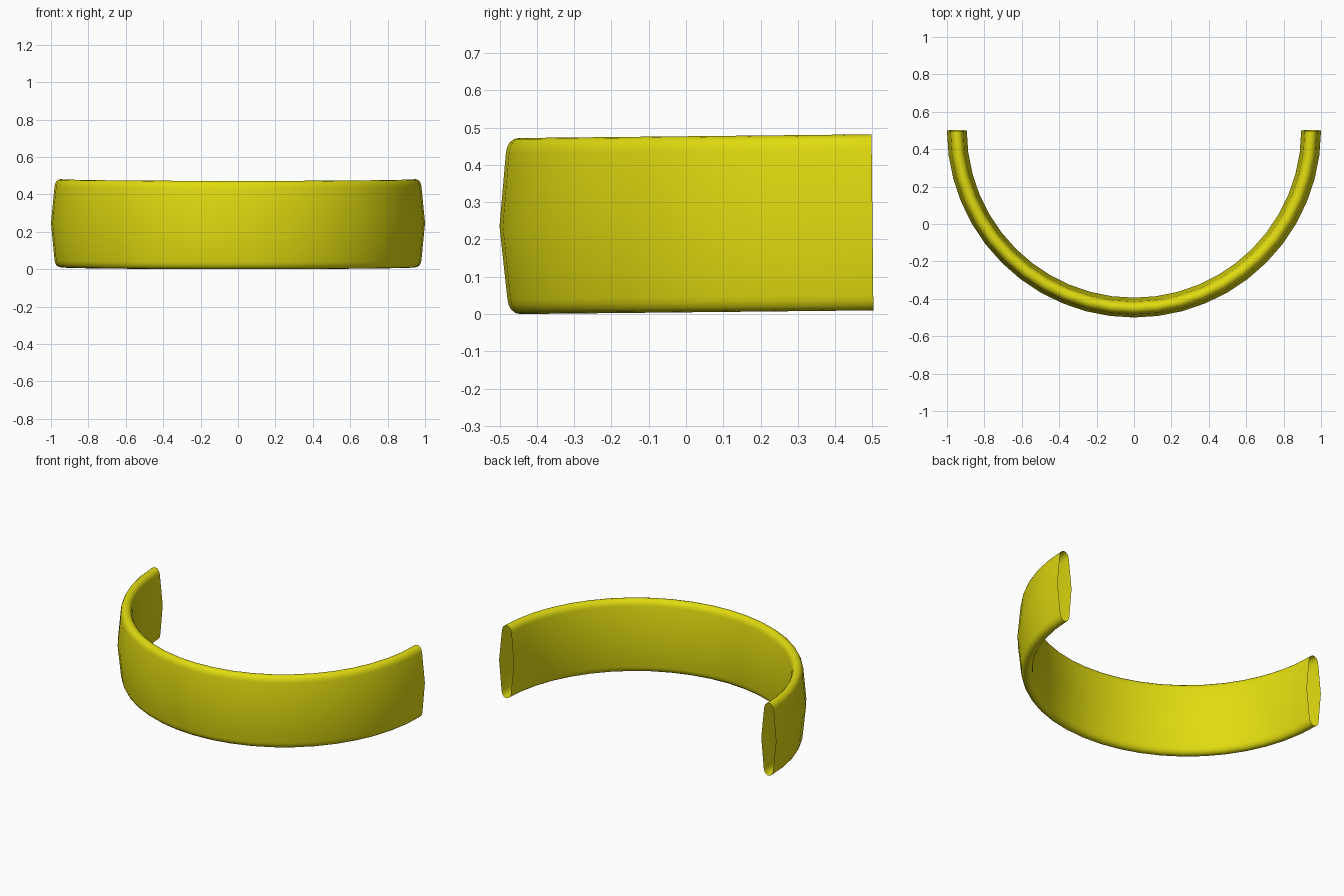
import bpy, bmesh, math
from mathutils import Vector

if "Cube" in bpy.data.objects:
    bpy.data.objects.remove(bpy.data.objects["Cube"])

MID, SEGMENTS = 0.947, 24

# Quarter of the flattened cross-section: (offset from mid radius, height)
quarter = [(0.053, 0.0), (0.034, 0.195), (0.031, 0.210), (0.024, 0.224),
           (0.013, 0.233), (0.0, 0.236)]
right = [(r, -z) for r, z in reversed(quarter[1:])] + quarter
profile = right + [(-r, z) for r, z in reversed(right[1:-1])]

# Sweep the cross-section through a half circle that bows to the front
bm = bmesh.new()
verts = [bm.verts.new((MID + r, 0.5, z)) for r, z in profile]
edges = [bm.edges.new((verts[i - 1], verts[i])) for i in range(len(verts))]
bmesh.ops.spin(bm, geom=verts + edges, cent=(0, 0.5, 0), axis=(0, 0, 1),
               angle=-math.pi, steps=SEGMENTS, use_duplicate=False)
bmesh.ops.recalc_face_normals(bm, faces=bm.faces)

# Make sure the open tube faces outwards
bm.faces.ensure_lookup_table()
outer = max(bm.faces, key=lambda f: (f.calc_center_median() - Vector((0, 0.5, 0))).xy.length)
if outer.normal.dot(outer.calc_center_median() - Vector((0, 0.5, 0))) < 0:
    bmesh.ops.reverse_faces(bm, faces=bm.faces)
for f in bm.faces:
    f.smooth = True

mesh = bpy.data.meshes.new("half_ring_band")
bm.to_mesh(mesh)
bm.free()
band = bpy.data.objects.new("half_ring_band", mesh)
bpy.context.collection.objects.link(band)

# Slight backward lift, resting on the ground at the front
band.rotation_euler.x = math.radians(0.6)
band.location.z = 0.2407

mat = bpy.data.materials.new("yellow")
mat.diffuse_color = (0.75, 0.71, 0.005, 1)
mat.use_nodes = True
mat.node_tree.nodes["Principled BSDF"].inputs["Base Color"].default_value = mat.diffuse_color
mesh.materials.append(mat)
